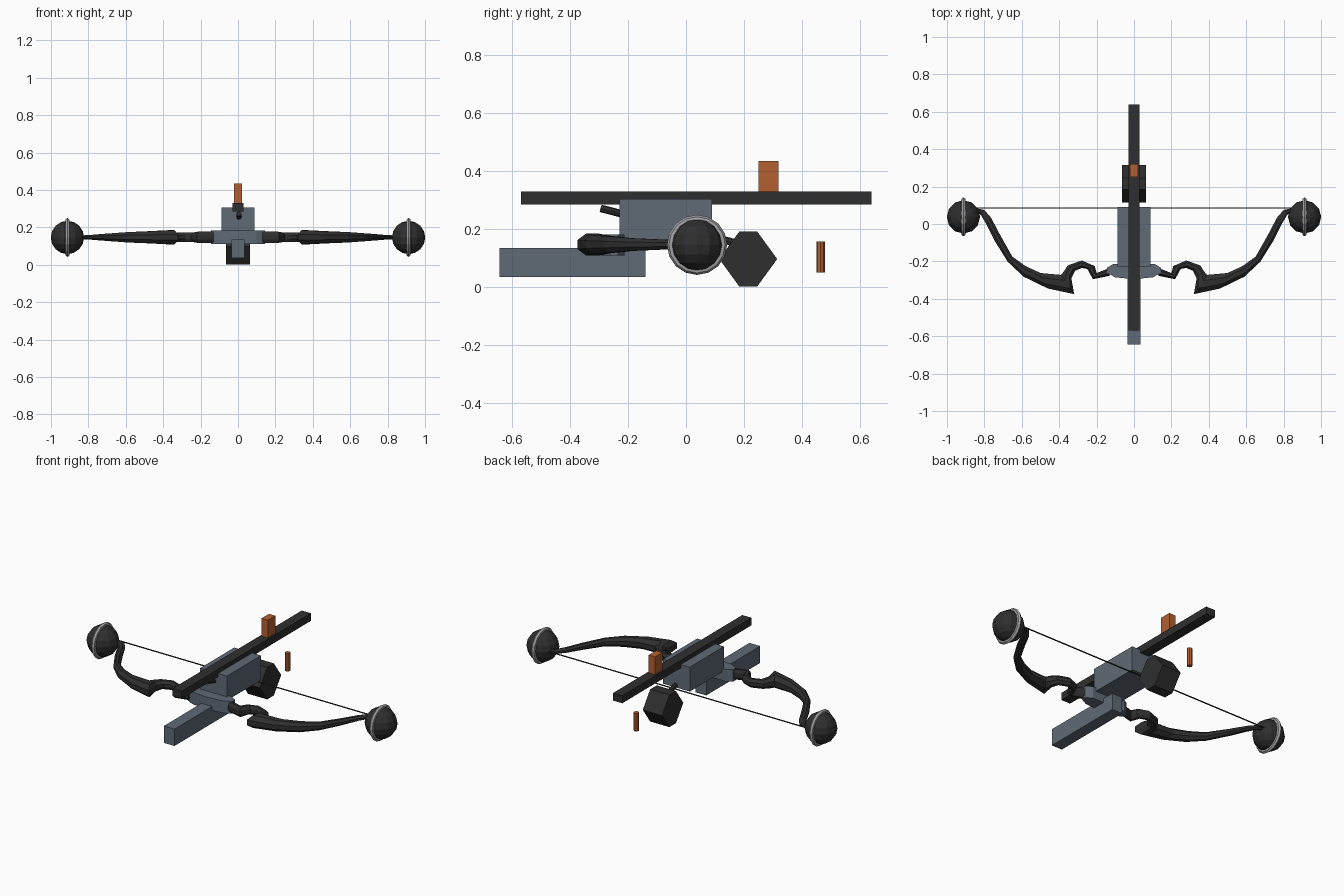
import bpy, bmesh, math
from mathutils import Vector

cube = bpy.data.objects.get("Cube")
if cube:
    bpy.data.objects.remove(cube, do_unlink=True)


def make_material(name, color):
    m = bpy.data.materials.new(name)
    m.use_nodes = True
    m.diffuse_color = (*color, 1)
    m.node_tree.nodes["Principled BSDF"].inputs["Base Color"].default_value = (*color, 1)
    return m


black = make_material("matte black", (0.028, 0.028, 0.028))
slate = make_material("slate metal", (0.115, 0.145, 0.18))
copper = make_material("copper orange", (0.45, 0.115, 0.03))
silver = make_material("silver", (0.36, 0.36, 0.38))


def finish(name, bm, material, mirror=False):
    bmesh.ops.recalc_face_normals(bm, faces=bm.faces)
    mesh = bpy.data.meshes.new(name)
    bm.to_mesh(mesh)
    bm.free()
    mesh.materials.append(material)
    obj = bpy.data.objects.new(name, mesh)
    bpy.context.collection.objects.link(obj)
    if mirror:
        mod = obj.modifiers.new("mirror", "MIRROR")
        mod.use_mirror_merge = False
    return obj


def box(name, half_x, y, z, material):
    bm = bmesh.new()
    bmesh.ops.create_cube(bm, size=1)
    for v in bm.verts:
        v.co = Vector((v.co.x * 2 * half_x,
                       y[0] + (v.co.y + 0.5) * (y[1] - y[0]),
                       z[0] + (v.co.z + 0.5) * (z[1] - z[0])))
    return finish(name, bm, material)


def rod(name, start, end, radius, sides, material):
    start, end = Vector(start), Vector(end)
    axis = end - start
    bm = bmesh.new()
    bmesh.ops.create_cone(bm, cap_ends=True, segments=sides, radius1=radius,
                          radius2=radius, depth=axis.length)
    obj = finish(name, bm, material)
    obj.rotation_euler = axis.to_track_quat("Z", "Y").to_euler()
    obj.location = (start + end) / 2
    return obj


def loft(name, rings, material, mirror=False):
    bm = bmesh.new()
    loops = [[bm.verts.new(p) for p in ring] for ring in rings]
    n = len(loops[0])
    for a, b in zip(loops, loops[1:]):
        for i in range(n):
            j = (i + 1) % n
            bm.faces.new((a[i], a[j], b[j], b[i]))
    bm.faces.new(loops[0])
    bm.faces.new(loops[-1])
    return finish(name, bm, material, mirror)


# Stock, rail and sight
box("top_rail", 0.03, (-0.57, 0.64), (0.285, 0.33), black)
box("main_body", 0.088, (-0.23, 0.09), (0.16, 0.305), slate)
box("front_bar", 0.035, (-0.645, -0.14), (0.035, 0.135), slate)
box("rear_sight", 0.021, (0.25, 0.32), (0.33, 0.435), copper)
rod("trigger_pin", (0, 0.465, 0.05), (0, 0.465, 0.157), 0.015, 8, copper)

# Drum with its slanted feed rod
bm = bmesh.new()
bmesh.ops.create_cone(bm, cap_ends=True, segments=10, radius1=0.1, radius2=0.1, depth=0.126)
for v in bm.verts:
    angle = math.atan2(v.co.y, v.co.x)
    angle = round(angle / (math.pi / 5)) * math.pi / 5
    v.co = Vector((v.co.z, 0.215 + 0.1 * math.cos(angle), 0.097 + 0.1 * math.sin(angle)))
finish("drum", bm, black)
rod("feed_rod", (0.005, -0.295, 0.272), (0.005, 0.2, 0.145), 0.013, 8, black)

# Limb mount: faceted plate across the front
half = [(0, -0.295), (0.1, -0.285), (0.145, -0.262), (0.145, -0.235), (0.11, -0.213)]
outline = half + [(-x, y) for x, y in reversed(half[1:])]
loft("limb_mount", [[(x, y, z) for x, y in outline] for z in (0.11, 0.182)], slate)

# Limbs: rear edge x, y, front edge x, y, half height
LIMB_Z = 0.147
stations = [
    (0.13, -0.235, 0.13, -0.277, 0.03),
    (0.20, -0.262, 0.22, -0.295, 0.03),
    (0.21, -0.225, 0.25, -0.24, 0.026),
    (0.28, -0.195, 0.28, -0.235, 0.025),
    (0.355, -0.222, 0.315, -0.25, 0.025),
    (0.372, -0.25, 0.335, -0.29, 0.03),
    (0.39, -0.272, 0.32, -0.375, 0.038),
    (0.50, -0.262, 0.46, -0.345, 0.032),
    (0.58, -0.225, 0.59, -0.282, 0.028),
    (0.65, -0.175, 0.675, -0.202, 0.022),
    (0.715, -0.06, 0.745, -0.09, 0.017),
    (0.765, 0.035, 0.79, 0.0, 0.013),
    (0.80, 0.075, 0.82, 0.05, 0.011),
    (0.85, 0.085, 0.85, 0.065, 0.01),
]


def limb_ring(rx, ry, fx, fy, h):
    ring = []
    for i in range(8):
        a = math.pi / 8 + i * math.pi / 4
        t = 0.5 + 0.5 * math.cos(a) / math.cos(math.pi / 8)
        s = math.sin(a) / math.cos(math.pi / 8)
        ring.append((rx + (fx - rx) * t, ry + (fy - ry) * t, LIMB_Z + h * s))
    return ring


loft("limbs", [limb_ring(*s) for s in stations], black, mirror=True)

# Round end weights with a thin band
CENTER = Vector((0.912, 0.038, 0.146))
bm = bmesh.new()
bmesh.ops.create_uvsphere(bm, u_segments=12, v_segments=8, radius=0.089)
bmesh.ops.translate(bm, verts=bm.verts, vec=CENTER)
finish("end_spheres", bm, black, mirror=True)

bm = bmesh.new()
profile = [(-0.012, 0.085), (-0.010, 0.097), (0, 0.104), (0.010, 0.097), (0.012, 0.085)]
SIDES = 16
loops = []
for k in range(SIDES):
    a = 2 * math.pi * k / SIDES
    loops.append([bm.verts.new(CENTER + Vector((x, r * math.cos(a), r * math.sin(a))))
                  for x, r in profile])
for k in range(SIDES):
    a, b = loops[k], loops[(k + 1) % SIDES]
    for i in range(len(profile)):
        j = (i + 1) % len(profile)
        bm.faces.new((a[i], a[j], b[j], b[i]))
finish("sphere_bands", bm, silver, mirror=True)

# Bowstring
rod("bowstring", (-0.84, 0.085, LIMB_Z), (0.84, 0.085, LIMB_Z), 0.004, 6, black)
